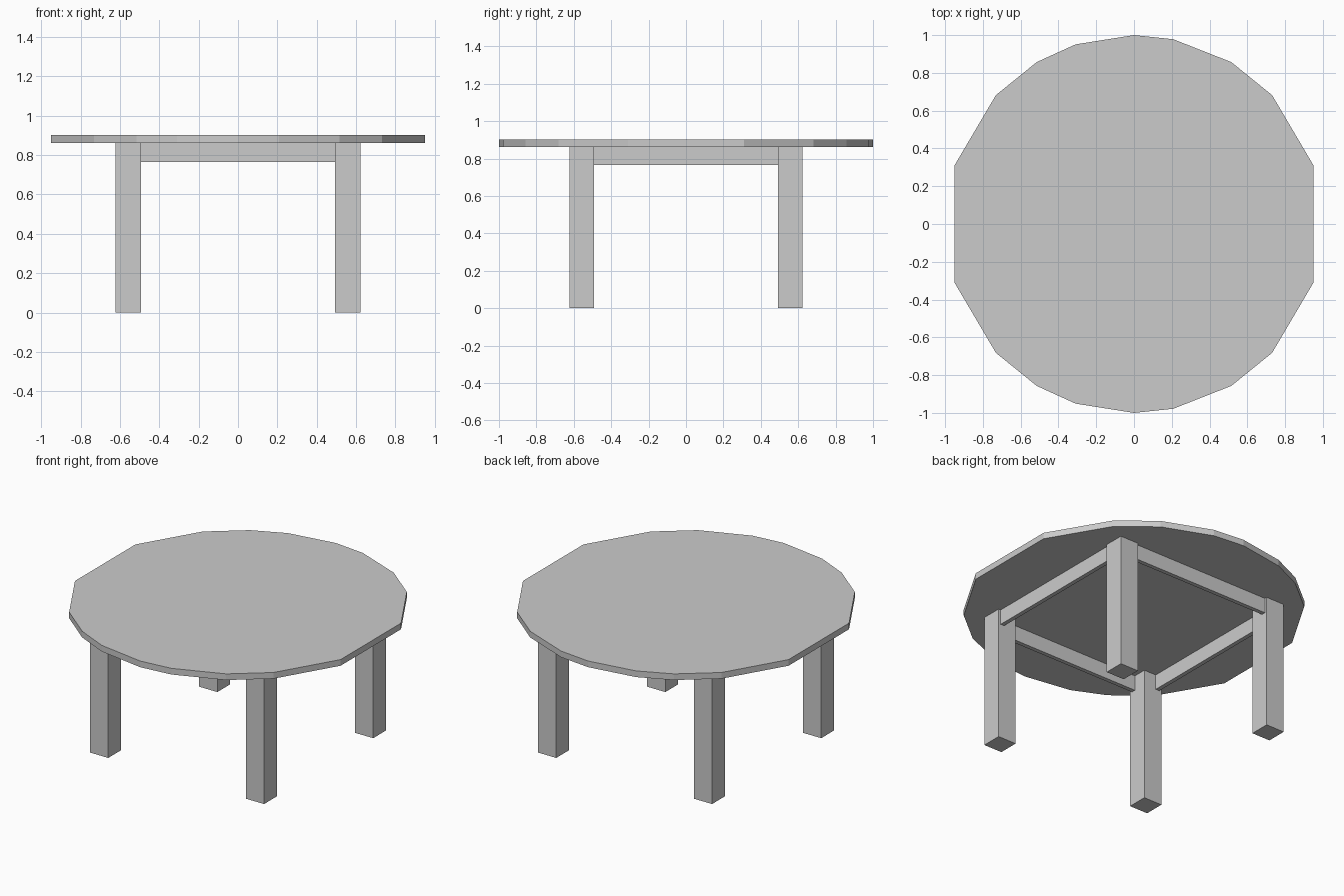
import bpy, bmesh
from math import sin, cos, radians

old = bpy.data.objects.get("Cube")
if old:
    bpy.data.objects.remove(old, do_unlink=True)

grey = bpy.data.materials.new("plain grey")
grey.use_nodes = True
COLOUR = (0.6, 0.6, 0.6, 1)
grey.diffuse_color = COLOUR
grey.node_tree.nodes["Principled BSDF"].inputs["Base Color"].default_value = COLOUR

TOP, UNDERSIDE, APRON_BOTTOM = 0.903, 0.863, 0.766
LEG_IN, LEG_OUT = 0.493, 0.623
APRON_IN, APRON_OUT = 0.58, 0.607


def finish(name, bm):
    bmesh.ops.recalc_face_normals(bm, faces=bm.faces)
    mesh = bpy.data.meshes.new(name)
    bm.to_mesh(mesh)
    bm.free()
    mesh.materials.append(grey)
    obj = bpy.data.objects.new(name, mesh)
    bpy.context.collection.objects.link(obj)


def box(name, xs, ys, zs):
    bm = bmesh.new()
    bmesh.ops.create_cube(bm, size=1)
    for v in bm.verts:
        v.co = [lim[c > 0] for lim, c in zip((xs, ys, zs), v.co)]
    finish(name, bm)


# Table top: uneven many-sided disc, mirrored front to back
right_half = [0, 12, 31, 47, 72]
left_half = [18, 31, 47, 72]
angles = right_half + [180 - a for a in reversed(right_half)]
angles += [180 + a for a in left_half] + [360 - a for a in reversed(left_half)]
bm = bmesh.new()
rim = [bm.verts.new((sin(radians(a)), cos(radians(a)), UNDERSIDE)) for a in angles]
disc = bm.faces.new(rim)
raised = bmesh.ops.extrude_face_region(bm, geom=[disc], use_keep_orig=True)["geom"]
for v in raised:
    if isinstance(v, bmesh.types.BMVert):
        v.co.z = TOP
finish("table_top", bm)

# Four square legs
for side, sx in (("left", 1), ("right", -1)):
    for end, sy in (("front", -1), ("back", 1)):
        box(f"{end}_{side}_leg", sorted((sx * LEG_IN, sx * LEG_OUT)),
            sorted((sy * LEG_IN, sy * LEG_OUT)), (0, UNDERSIDE))

# Thin apron boards between the legs, set back from their outer faces
span = (-LEG_IN, LEG_IN)
height = (APRON_BOTTOM, UNDERSIDE)
for s, along_x, along_y in ((1, "back_apron", "left_apron"), (-1, "front_apron", "right_apron")):
    depth = sorted((s * APRON_IN, s * APRON_OUT))
    box(along_x, span, depth, height)
    box(along_y, depth, span, height)
